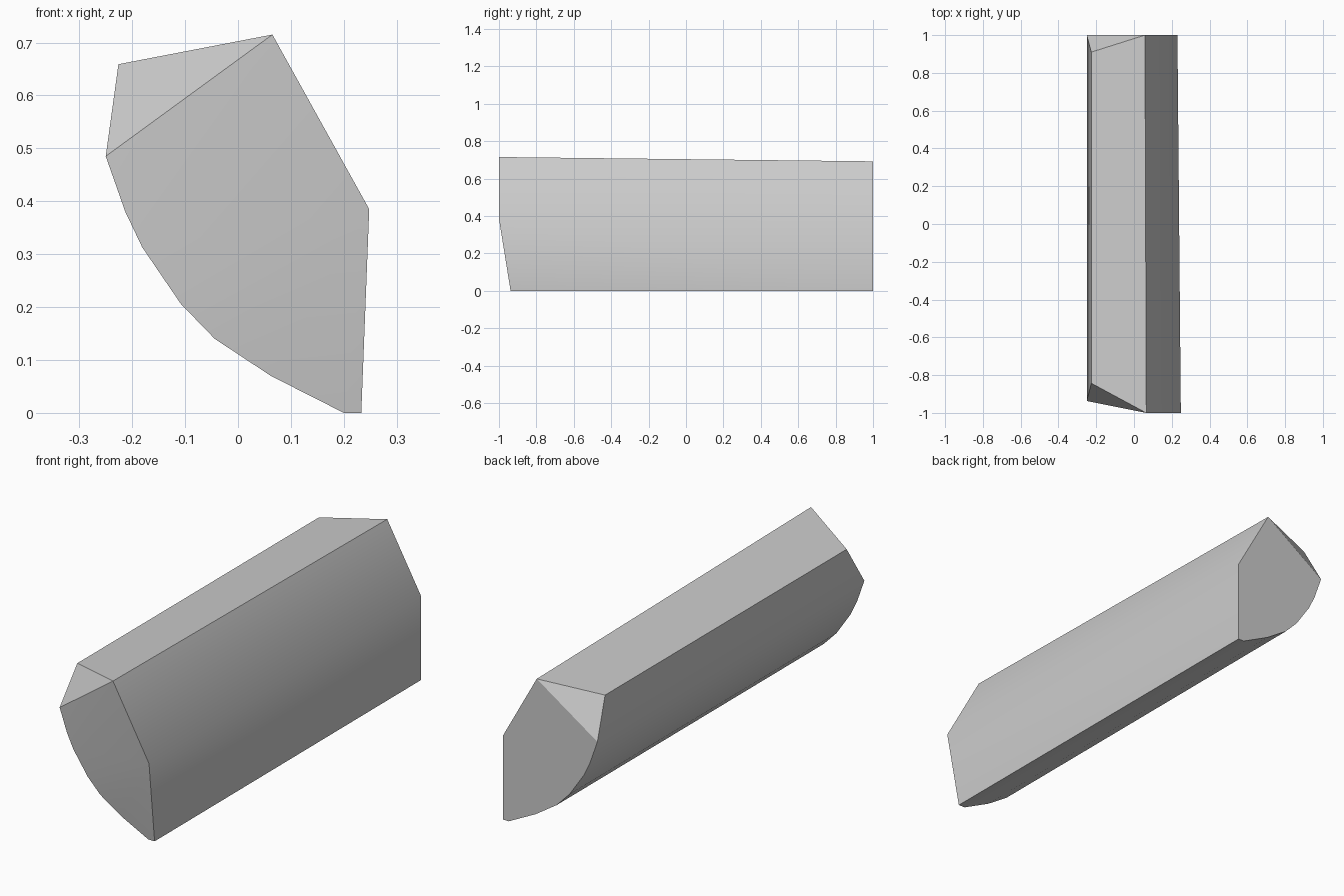
import bpy, bmesh, math

cube = bpy.data.objects.get("Cube")
if cube:
    bpy.data.objects.remove(cube, do_unlink=True)

# Plain grey material
grey = bpy.data.materials.new("plain grey")
grey.use_nodes = True
colour = (0.6, 0.6, 0.6, 1)
grey.diffuse_color = colour
grey.node_tree.nodes["Principled BSDF"].inputs["Base Color"].default_value = colour

# Rounded underside (x, z), shared by both ends
curve = [(-.25, .485), (-.213, .38), (-.181, .313), (-.108, .206),
         (-.044, .14), (.062, .07), (.2, 0)]
points = [(x, y, z) for x, z in curve for y in (-.937, 1)]

# Bevelled upper corners and upright side, front then back
points += [(-.226, -.843, .659), (.065, -1, .715), (.248, -1, .385), (.233, -.938, 0)]
points += [(-.226, .91, .659), (.058, 1, .692), (.23, 1, .385), (.23, 1, 0)]

# Faceted block wrapped around the corners
bm = bmesh.new()
for p in points:
    bm.verts.new(p)
bmesh.ops.convex_hull(bm, input=bm.verts[:])
bmesh.ops.dissolve_limit(bm, angle_limit=math.radians(0.3),
                         verts=bm.verts[:], edges=bm.edges[:])
bmesh.ops.recalc_face_normals(bm, faces=bm.faces[:])
mesh = bpy.data.meshes.new("faceted_block")
bm.to_mesh(mesh)
bm.free()
mesh.materials.append(grey)

block = bpy.data.objects.new("faceted_block", mesh)
bpy.context.collection.objects.link(block)
bpy.ops.object.select_all(action="DESELECT")
block.select_set(True)
bpy.context.view_layer.objects.active = block
bpy.ops.object.shade_smooth_by_angle(angle=math.radians(33))
